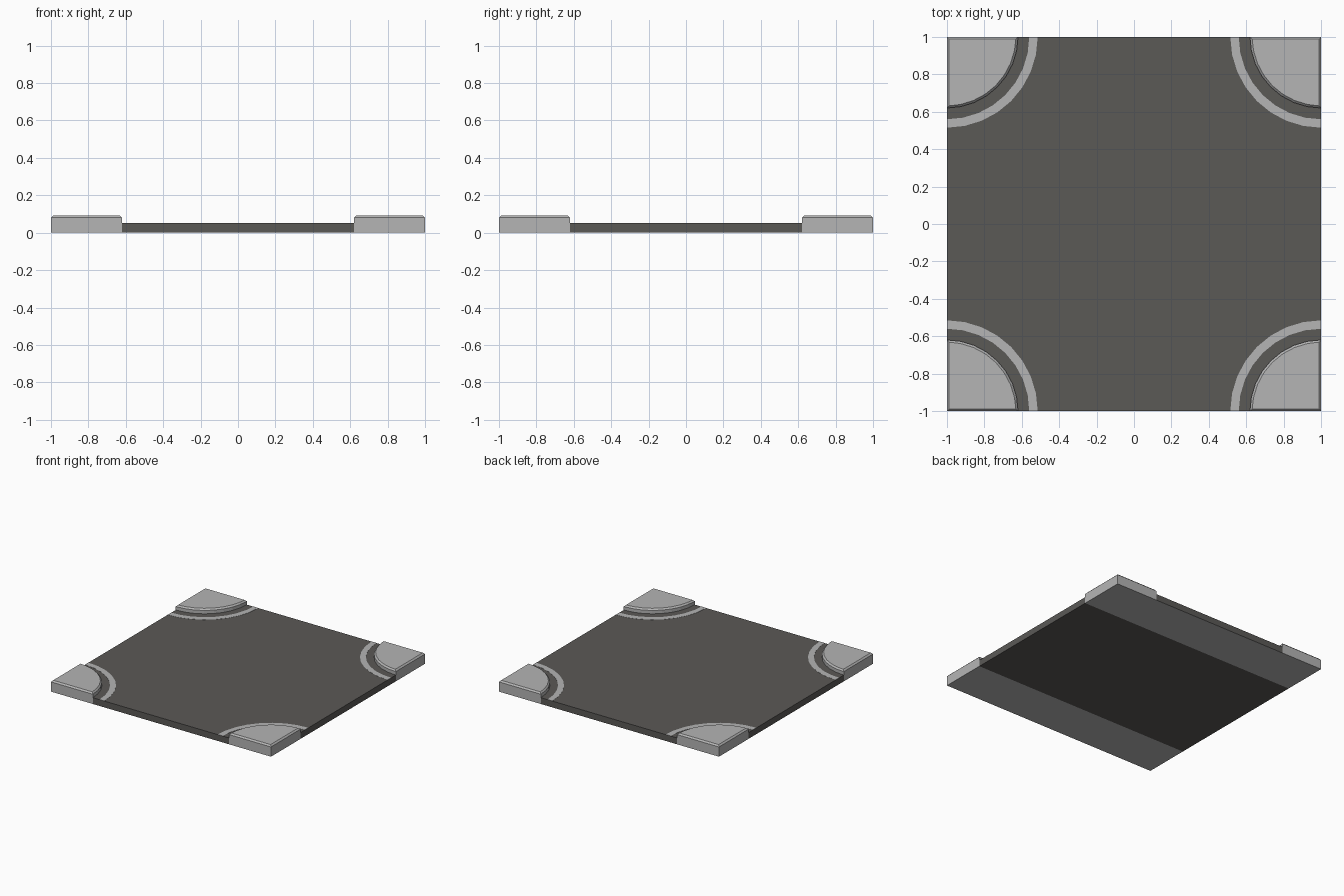
import bpy, bmesh, math

if "Cube" in bpy.data.objects:
    bpy.data.objects.remove(bpy.data.objects["Cube"])

ROAD_Z, KERB_Z, CHAMFER = 0.052, 0.092, 0.012
R_KERB, R_IN, R_OUT = 0.38, 0.44, 0.485
SEG = 8


def material(name, rgb):
    m = bpy.data.materials.new(name)
    m.diffuse_color = (*rgb, 1)
    m.use_nodes = True
    m.node_tree.nodes["Principled BSDF"].inputs["Base Color"].default_value = m.diffuse_color
    return m


asphalt = material("dark asphalt", (0.104, 0.100, 0.094))
concrete = material("light concrete", (0.46, 0.46, 0.46))


def arc(r):
    """Quarter arc around the tile corner, in corner-local coordinates."""
    return [(r * math.cos(math.pi / 2 * i / SEG), r * math.sin(math.pi / 2 * i / SEG))
            for i in range(SEG + 1)]


def place(pts, sx, sy):
    """Corner-local points to tile coordinates, always counter-clockwise."""
    out = [(sx * (1 - x), sy * (1 - y)) for x, y in pts]
    return out if sx * sy > 0 else out[::-1]


def stack(name, loops, mat):
    """Join (outline, z) loops upward with walls and cap the top."""
    bm = bmesh.new()
    rings = [[bm.verts.new((x, y, z)) for x, y in pts] for pts, z in loops]
    for a, b in zip(rings, rings[1:]):
        n = len(a)
        for i in range(n):
            j = (i + 1) % n
            bm.faces.new((a[i], a[j], b[j], b[i]))
    cap = bm.faces.new(rings[-1])
    bmesh.ops.triangulate(bm, faces=[cap])
    me = bpy.data.meshes.new(name)
    bm.to_mesh(me)
    bm.free()
    me.materials.append(mat)
    ob = bpy.data.objects.new(name, me)
    bpy.context.collection.objects.link(ob)
    return ob


# Road surface: square with a quarter circle cut from each corner
outline = []
for sx, sy in ((1, 1), (-1, 1), (-1, -1), (1, -1)):
    pts = [(sx * (1 - x), sy * (1 - y)) for x, y in arc(R_KERB)]
    outline += pts[::-1] if sx * sy > 0 else pts
stack("road", [(outline, 0), (outline, ROAD_Z)], asphalt)

# Pavement corners with chamfered tops, and curved painted lines
c = CHAMFER
base = [(0, 0)] + arc(R_KERB)
top = [(c, c)] + [(max(x, c), max(y, c)) for x, y in arc(R_KERB - c)]
line = arc(R_OUT) + arc(R_IN)[::-1]
for sx in (1, -1):
    for sy in (1, -1):
        b, t, l = (place(p, sx, sy) for p in (base, top, line))
        stack("pavement_corner", [(b, 0), (b, KERB_Z - c), (t, KERB_Z)], concrete)
        stack("curved_line", [(l, ROAD_Z), (l, ROAD_Z + 0.001)], concrete)

# Underside: dark middle strip between two light bands
ys = (-1, -1 + R_KERB, 1 - R_KERB, 1)
verts = [(x, y, 0) for y in ys for x in (-1, 1)]
me = bpy.data.meshes.new("underside")
me.from_pydata(verts, [], [(2 * i, 2 * i + 2, 2 * i + 3, 2 * i + 1) for i in range(3)])
me.materials.append(concrete)
me.materials.append(asphalt)
me.polygons[1].material_index = 1
bpy.context.collection.objects.link(bpy.data.objects.new("underside", me))
